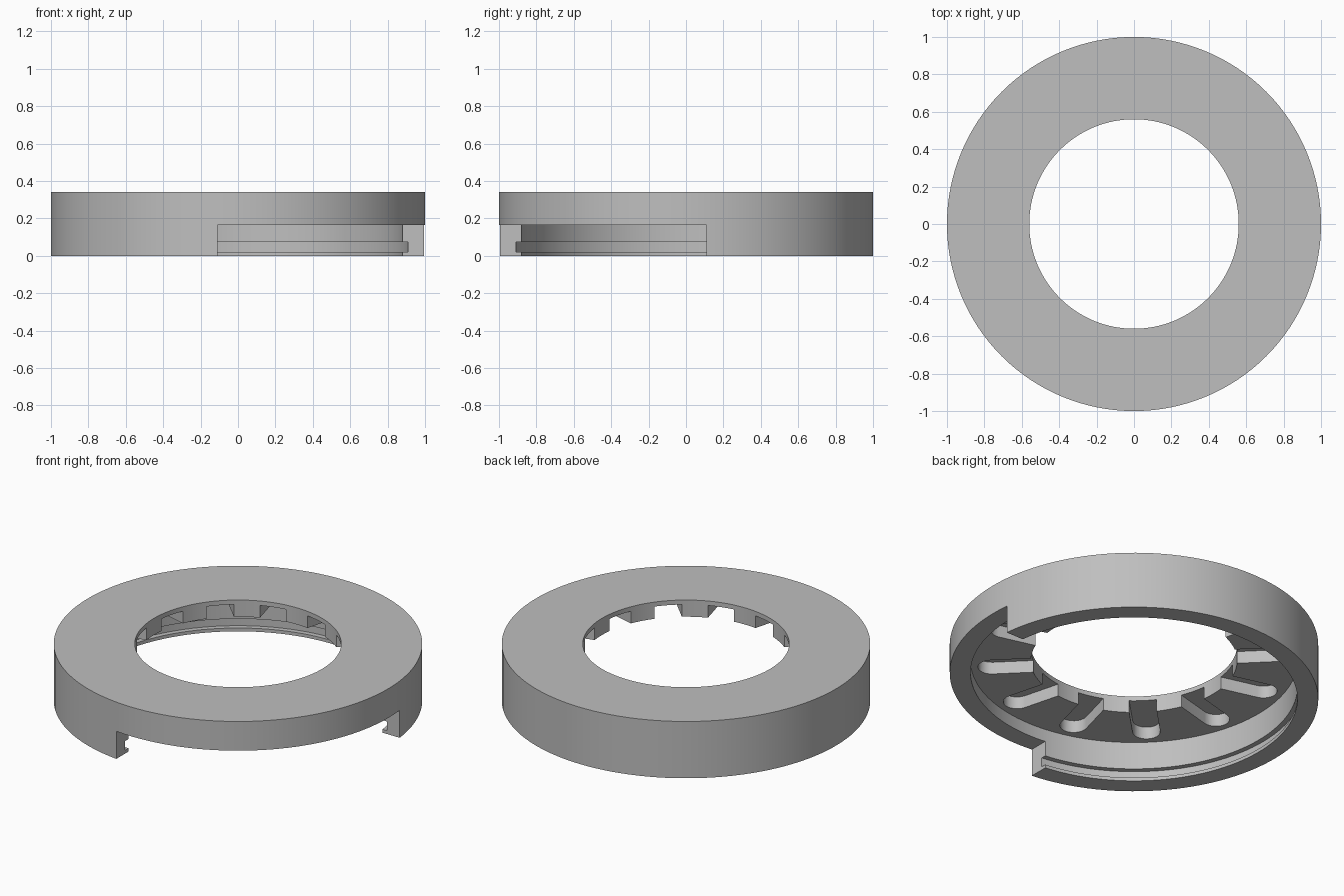
import bpy, bmesh
from math import pi, sin, cos, radians
from mathutils import Matrix, Vector

cube = bpy.data.objects.get("Cube")
if cube:
    bpy.data.objects.remove(cube, do_unlink=True)

SEGMENTS = 128
OUTER, HOLE, WALL, GROOVE = 1.0, 0.56, 0.887, 0.917
TOP, PLATE, SLOT_TOP = 0.34, 0.24, 0.313

grey = bpy.data.materials.new("plain_grey")
grey.use_nodes = True
colour = (0.52, 0.52, 0.52, 1)
grey.diffuse_color = colour
grey.node_tree.nodes["Principled BSDF"].inputs["Base Color"].default_value = colour


def make_object(name, bm):
    bmesh.ops.recalc_face_normals(bm, faces=bm.faces)
    mesh = bpy.data.meshes.new(name)
    bm.to_mesh(mesh)
    bm.free()
    mesh.materials.append(grey)
    obj = bpy.data.objects.new(name, mesh)
    bpy.context.collection.objects.link(obj)
    return obj


def cut(target, cutter):
    cutter.hide_render = True
    mod = target.modifiers.new(cutter.name, 'BOOLEAN')
    mod.operation = 'DIFFERENCE'
    mod.solver = 'EXACT'
    mod.object = cutter
    bpy.context.view_layer.objects.active = target
    bpy.ops.object.modifier_apply(modifier=mod.name)
    bpy.data.objects.remove(cutter, do_unlink=True)


# Ring body: flat top plate, outer skirt and inner snap groove, revolved
profile = [(HOLE, PLATE), (WALL, PLATE), (WALL, 0.075), (GROOVE, 0.075),
           (GROOVE, 0.02), (WALL, 0.02), (WALL, 0), (OUTER, 0),
           (OUTER, TOP), (HOLE, TOP)]
bm = bmesh.new()
verts = [bm.verts.new((r, 0, z)) for r, z in profile]
edges = [bm.edges.new((verts[i - 1], verts[i])) for i in range(len(verts))]
bmesh.ops.spin(bm, geom=verts + edges, cent=(0, 0, 0), axis=(0, 0, 1),
               angle=2 * pi, steps=SEGMENTS, use_merge=True)
bmesh.ops.remove_doubles(bm, verts=bm.verts, dist=1e-5)
ring = make_object("ring_cover", bm)

# Opening in one quarter of the skirt
bm = bmesh.new()
bmesh.ops.create_cube(bm, size=1, matrix=Matrix.Translation((0.545, -0.545, 0.0325))
                      @ Matrix.Diagonal((1.31, 1.31, 0.265, 1)))
cut(ring, make_object("skirt_opening_cutter", bm))

# Twelve round-ended radial slots in the underside
bm = bmesh.new()
half, tip, steps = 0.075, 0.85, 12
outline = [(0.45, -half)]
for i in range(steps + 1):
    a = -pi / 2 + pi * i / steps
    outline.append((tip - half + half * cos(a), half * sin(a)))
outline.append((0.45, half))
for k in range(12):
    turn = Matrix.Rotation(radians(15 + 30 * k), 4, 'Z')
    face = bm.faces.new([bm.verts.new(turn @ Vector((x, y, 0.2))) for x, y in outline])
    grown = bmesh.ops.extrude_face_region(bm, geom=[face])["geom"]
    bmesh.ops.translate(bm, vec=(0, 0, SLOT_TOP - 0.2),
                        verts=[v for v in grown if isinstance(v, bmesh.types.BMVert)])
cut(ring, make_object("slot_cutter", bm))

# Smooth round walls, crisp edges
bpy.ops.object.select_all(action='DESELECT')
ring.select_set(True)
bpy.context.view_layer.objects.active = ring
bpy.ops.object.shade_smooth_by_angle(angle=radians(30))
